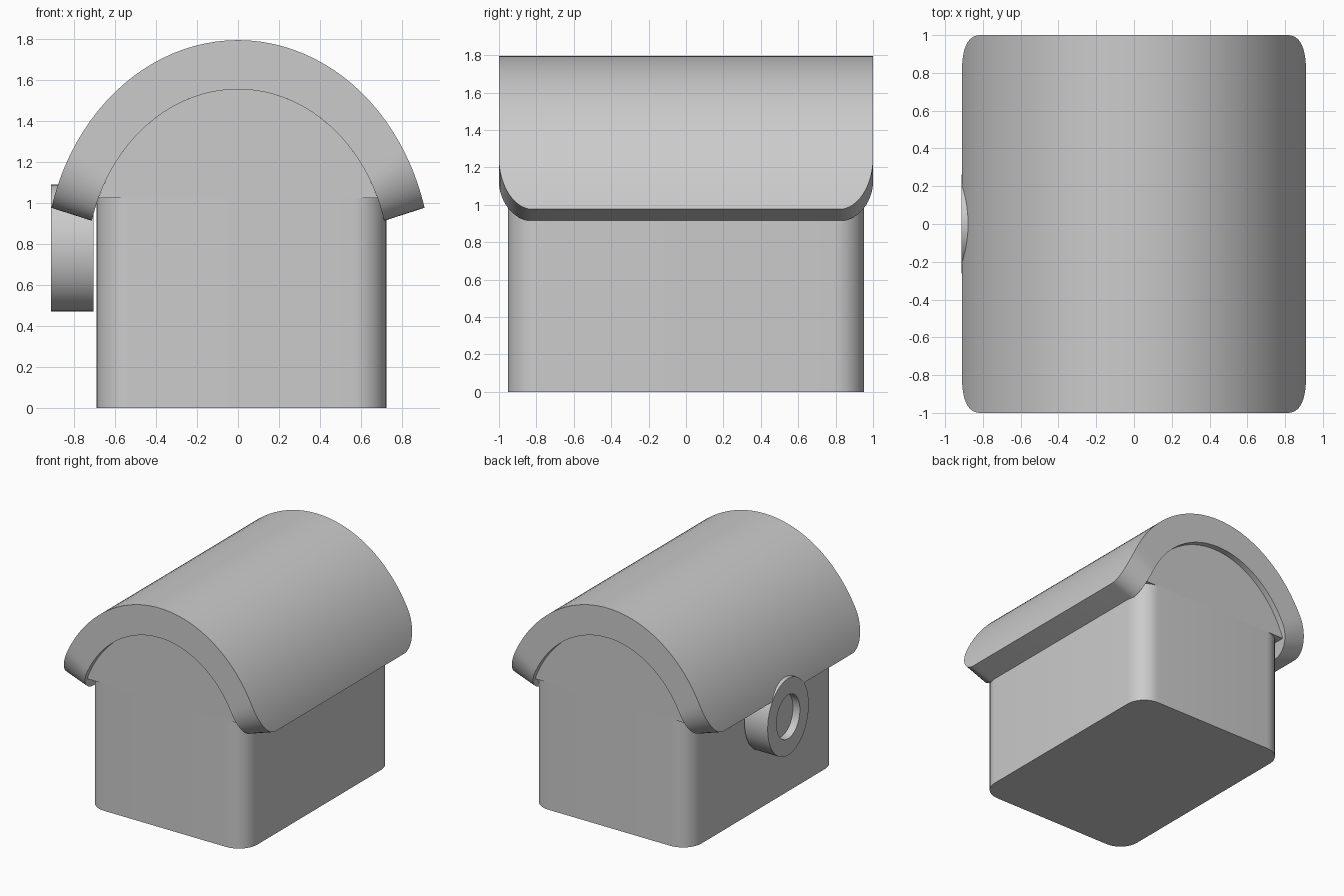
import bpy
import bmesh
from math import sin, cos, asin, sqrt, pi, radians

cube = bpy.data.objects.get("Cube")
if cube:
    bpy.data.objects.remove(cube, do_unlink=True)

grey = bpy.data.materials.new("plain grey")
grey.use_nodes = True
grey.diffuse_color = (0.6, 0.6, 0.6, 1)
grey.node_tree.nodes["Principled BSDF"].inputs["Base Color"].default_value = (0.6, 0.6, 0.6, 1)


def finish(name, bm):
    """Turn a bmesh into a smooth-shaded object with crisp edges."""
    bmesh.ops.recalc_face_normals(bm, faces=bm.faces)
    mesh = bpy.data.meshes.new(name)
    bm.to_mesh(mesh)
    bm.free()
    mesh.materials.append(grey)
    obj = bpy.data.objects.new(name, mesh)
    bpy.context.collection.objects.link(obj)
    bpy.ops.object.select_all(action="DESELECT")
    obj.select_set(True)
    bpy.context.view_layer.objects.active = obj
    bpy.ops.object.shade_smooth_by_angle(angle=radians(30))
    return obj


# Shared arch: a circle squeezed sideways
CENTRE_Z, OUTER, INNER, SQUEEZE = 0.685, 1.11, 0.87, 0.85


def arch(radius, angle, y):
    return (SQUEEZE * radius * cos(angle), y, CENTRE_Z + radius * sin(angle))


# Body: box with rounded upright corners
bm = bmesh.new()
bmesh.ops.create_cube(bm, size=1)
for v in bm.verts:
    v.co = (v.co.x * 1.415 + 0.017, v.co.y * 1.904, (v.co.z + 0.5) * 1.025)
upright = [e for e in bm.edges if abs(e.verts[0].co.z - e.verts[1].co.z) > 0.5]
bmesh.ops.bevel(bm, geom=upright, offset=0.165, segments=10, profile=0.5, affect="EDGES")
finish("body", bm)

# Gable: solid arch segment under the roof
bm = bmesh.new()
start = asin((1.025 - CENTRE_Z) / INNER)
steps = 40
angles = [start + (pi - 2 * start) * i / steps for i in range(steps + 1)]
face = bm.faces.new([bm.verts.new(arch(INNER, a, -0.952)) for a in angles])
extruded = bmesh.ops.extrude_face_region(bm, geom=[face], use_keep_orig=True)
moved = [g for g in extruded["geom"] if isinstance(g, bmesh.types.BMVert)]
bmesh.ops.translate(bm, verts=moved, vec=(0, 1.904, 0))
finish("gable", bm)

# Roof: thick arch whose four lower corners are rounded off
low, corner, steps = asin(0.2625), radians(15.1), 12
stations = []
for i in range(steps + 1):
    t = pi / 2 * i / steps
    stations.append((low + corner * (1 - cos(t)), 0.82 + 0.18 * sin(t)))
middle = 36
first, last = low + corner, pi - low - corner
crown = [(first + (last - first) * i / middle, 1) for i in range(1, middle)]
stations += crown + [(pi - a, y) for a, y in reversed(stations)]

bm = bmesh.new()
loops = [[bm.verts.new(arch(r, a, s * y))
          for r, s in ((OUTER, -1), (OUTER, 1), (INNER, 1), (INNER, -1))]
         for a, y in stations]
for p, q in zip(loops, loops[1:]):
    for k in range(4):
        n = (k + 1) % 4
        bm.faces.new((p[k], p[n], q[n], q[k]))
bm.faces.new(loops[0])
bm.faces.new(loops[-1])
finish("roof", bm)

# Side knob: oval drum with a recessed centre
bm = bmesh.new()
sides = 48
profile = [(-0.705, 1), (-0.912, 1), (-0.912, 0.57), (-0.85, 0.57)]
rings = [[bm.verts.new((x, 0.262 * s * cos(2 * pi * i / sides),
                        0.78 + 0.31 * s * sin(2 * pi * i / sides)))
          for i in range(sides)] for x, s in profile]
for p, q in zip(rings, rings[1:]):
    for i in range(sides):
        n = (i + 1) % sides
        bm.faces.new((p[i], p[n], q[n], q[i]))
bm.faces.new(rings[0])
bm.faces.new(rings[-1])
finish("side_knob", bm)
